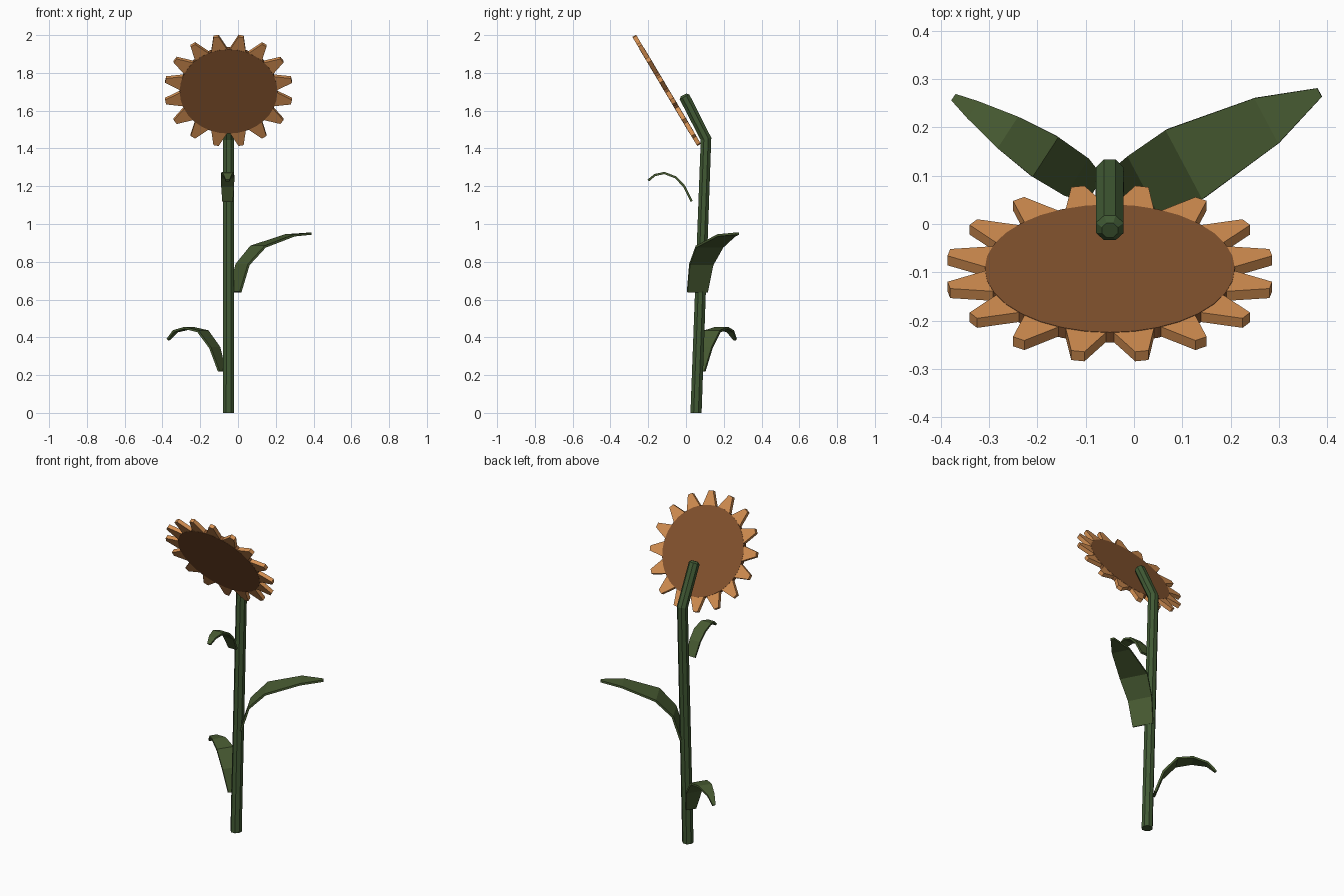
import bpy, bmesh, math
from mathutils import Vector, Matrix

if "Cube" in bpy.data.objects:
    bpy.data.objects.remove(bpy.data.objects["Cube"])


def material(name, rgb):
    m = bpy.data.materials.new(name)
    m.diffuse_color = (*rgb, 1)
    m.use_nodes = True
    m.node_tree.nodes["Principled BSDF"].inputs["Base Color"].default_value = m.diffuse_color
    return m


STEM = material("stem green", (0.052, 0.100, 0.034))
LEAF = material("leaf green", (0.065, 0.105, 0.032))
PETAL = material("petal orange", (0.67, 0.28, 0.085))
SEED = material("seed brown", (0.235, 0.088, 0.028))


def finish(bm, name, mat, matrix=None):
    bmesh.ops.recalc_face_normals(bm, faces=bm.faces)
    me = bpy.data.meshes.new(name)
    bm.to_mesh(me)
    bm.free()
    me.materials.append(mat)
    ob = bpy.data.objects.new(name, me)
    bpy.context.collection.objects.link(ob)
    if matrix:
        ob.matrix_world = matrix
    return ob


CX = -0.05

# Stem: eight-sided tube that bends behind the head; (y, z, radius, lean)
bm = bmesh.new()
rings = []
for y, z, r, lean in [(0.053, 0, 0.032, 0), (0.106, 1.45, 0.031, 13),
                      (-0.008, 1.673, 0.031, 27), (-0.013, 1.683, 0.018, 27)]:
    tilt = Matrix.Rotation(math.radians(lean), 3, 'X')
    ring = []
    for i in range(8):
        a = math.radians(22.5 + 45 * i)
        ring.append(bm.verts.new(Vector((CX, y, z)) + tilt @ Vector((r * math.cos(a), r * math.sin(a), 0))))
    rings.append(ring)
for a, b in zip(rings, rings[1:]):
    for i in range(8):
        j = (i + 1) % 8
        bm.faces.new((a[i], a[j], b[j], b[i]))
bm.faces.new(rings[0])
bm.faces.new(rings[-1])
finish(bm, "stem", STEM)


# Leaves: folded strips; each station is (distance out, height, half width)
def leaf(name, base, angle, stations):
    bm = bmesh.new()
    a = math.radians(angle)
    d = Vector((math.cos(a), math.sin(a), 0))
    side = Vector((-d.y, d.x, 0))
    prev = None
    for s, z, w in stations:
        p = Vector((base[0], base[1], z)) + d * s
        pair = [bm.verts.new(p - side * w), bm.verts.new(p + side * w)]
        if prev:
            bm.faces.new((prev[0], pair[0], pair[1], prev[1]))
        prev = pair
    ob = finish(bm, name, LEAF)
    mod = ob.modifiers.new("thickness", 'SOLIDIFY')
    mod.thickness = 0.012
    mod.offset = 0


leaf("right_leaf", (-0.015, 0.06), 28,
     [(0, 0.64, 0.06), (0.044, 0.785, 0.07), (0.137, 0.88, 0.081),
      (0.328, 0.94, 0.053), (0.452, 0.949, 0.01)])
leaf("left_leaf", (-0.085, 0.075), 147,
     [(0, 0.22, 0.03), (0.045, 0.345, 0.046), (0.12, 0.432, 0.049),
      (0.21, 0.45, 0.039), (0.294, 0.432, 0.021), (0.34, 0.388, 0.008)])
leaf("front_leaf", (-0.055, 0.03), -90,
     [(0, 1.12, 0.028), (0.04, 1.2, 0.034), (0.085, 1.247, 0.036),
      (0.145, 1.27, 0.033), (0.195, 1.259, 0.022), (0.23, 1.23, 0.01)])

# Flower head: local z points out of the back, tilted to face down and forward
back = Vector((0, 0.859, 0.511))
up = Vector((0, -0.511, 0.859))
right = up.cross(back)
head = Matrix((right, up, back)).transposed().to_4x4()
head.translation = (CX, -0.1025, 1.7075)
T = 0.0115

# Seed disc
bm = bmesh.new()
bmesh.ops.create_cone(bm, cap_ends=True, segments=32, radius1=0.259, radius2=0.259, depth=2 * T + 0.002)
finish(bm, "seed_disc", SEED, head)

# Petals: sixteen blunt wedges around the disc
bm = bmesh.new()
for k in range(16):
    rot = Matrix.Rotation(math.radians(11.25 + 22.5 * k), 3, 'Z')
    outline = [(0.22, -0.054), (0.34, -0.014), (0.34, 0.014), (0.22, 0.054)]
    f = bm.faces.new([bm.verts.new(rot @ Vector((x, y, -T))) for x, y in outline])
    new = bmesh.ops.extrude_face_region(bm, geom=[f])["geom"]
    bmesh.ops.translate(bm, vec=(0, 0, 2 * T), verts=[v for v in new if isinstance(v, bmesh.types.BMVert)])
finish(bm, "petals", PETAL, head)
